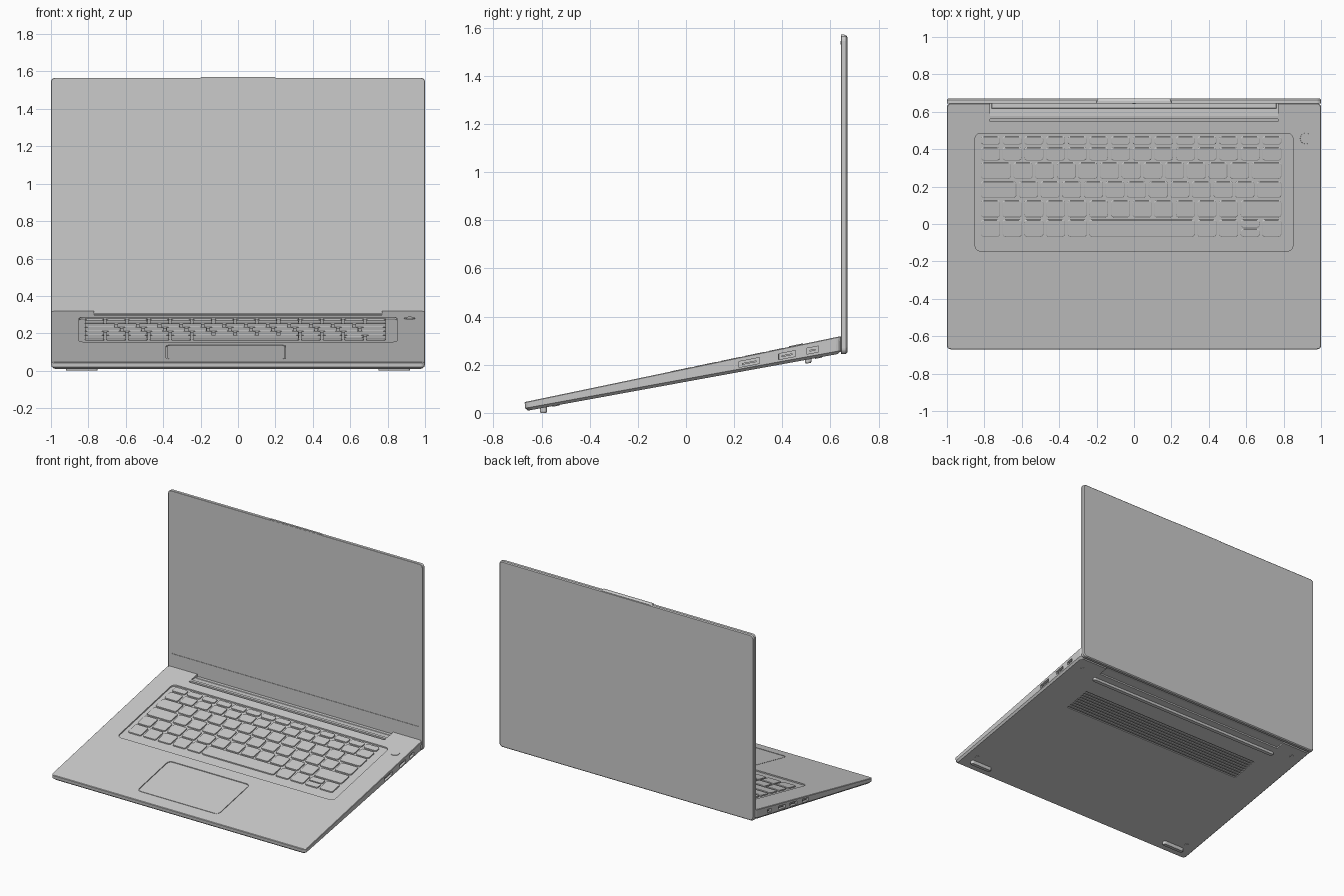
import bpy, bmesh, math

if "Cube" in bpy.data.objects:
    bpy.data.objects.remove(bpy.data.objects["Cube"], do_unlink=True)

grey = bpy.data.materials.new("aluminium_grey")
grey.use_nodes = True
GREY = (0.6, 0.6, 0.6, 1)
grey.diffuse_color = GREY
grey.node_tree.nodes["Principled BSDF"].inputs["Base Color"].default_value = GREY


# Sloped top and bottom planes of the wedge-shaped base
def top(w=0):
    return lambda y: 0.045 + 0.2085 * (y + 0.67) + w


def bottom(w=0):
    return lambda y: 0.01 + 0.1825 * (y + 0.654) + w


def flat(z):
    return lambda y: z


def rounded(a0, a1, b0, b1, r, seg):
    """Corner-rounded rectangle outline."""
    r = max(0.0005, min(r, (a1 - a0) / 2.001, (b1 - b0) / 2.001))
    corners = [(a1 - r, b1 - r), (a0 + r, b1 - r), (a0 + r, b0 + r), (a1 - r, b0 + r)]
    pts = []
    for i, (ca, cb) in enumerate(corners):
        for k in range(seg + 1):
            t = (i + k / seg) * math.pi / 2
            pts.append((ca + r * math.cos(t), cb + r * math.sin(t)))
    return pts


def slab(bm, a0, a1, b0, b1, r, layers, seg=4, upright=False):
    """Stack of rounded rectangles; each layer is (inset, height rule)."""
    loops = []
    for inset, rule in layers:
        pts = rounded(a0 + inset, a1 - inset, b0 + inset, b1 - inset, r, seg)
        loops.append([bm.verts.new((a, rule(b), b) if upright else (a, b, rule(b)))
                      for a, b in pts])
    n = len(loops[0])
    faces = [bm.faces.new(loops[0]), bm.faces.new(loops[-1])]
    for lo, hi in zip(loops, loops[1:]):
        for i in range(n):
            faces.append(bm.faces.new((lo[i], lo[(i + 1) % n], hi[(i + 1) % n], hi[i])))
    bmesh.ops.recalc_face_normals(bm, faces=faces)


def finish(name, bm):
    mesh = bpy.data.meshes.new(name)
    bm.to_mesh(mesh)
    bm.free()
    mesh.materials.append(grey)
    ob = bpy.data.objects.new(name, mesh)
    bpy.context.scene.collection.objects.link(ob)
    return ob


def carve(target, cutter):
    """Cut and bake, then drop the cutter."""
    cutter.hide_render = True
    mod = target.modifiers.new("cut", "BOOLEAN")
    mod.operation, mod.solver, mod.object = "DIFFERENCE", "EXACT", cutter
    graph = bpy.context.evaluated_depsgraph_get()
    baked = bpy.data.meshes.new_from_object(target.evaluated_get(graph))
    target.modifiers.clear()
    target.data = baked
    bpy.data.objects.remove(cutter, do_unlink=True)


# Base: wedge with a chamfered underside
bm = bmesh.new()
slab(bm, -1, 1, -0.67, 0.645, 0.02,
     [(0.014, bottom()), (0.002, bottom(0.012)), (0, top(-0.003)), (0.003, top())])
base = finish("base", bm)

# Openings in the base
PAD = (-0.385, 0.255, -0.585, -0.225)
PORTS = {1: [(0.22, 0.305), (0.385, 0.455), (0.5, 0.55)],
         -1: [(0.05, 0.12), (0.18, 0.26), (0.31, 0.39), (0.47, 0.51)]}
cut = bmesh.new()
slab(cut, -0.85, 0.85, -0.145, 0.485, 0.03, [(0, top(-0.009)), (0, top(0.03))])
slab(cut, *PAD, 0.03, [(0, top(-0.006)), (0, top(0.03))])
slab(cut, -0.77, 0.77, 0.548, 0.562, 0.004, [(0, top(-0.02)), (0, top(0.03))])
slab(cut, -0.77, 0.77, 0.577, 0.72, 0.001, [(0, flat(0.3)), (0, flat(0.4))])
slab(cut, -0.77, 0.77, 0.565, 0.72, 0.001, [(0, flat(0.1)), (0, bottom(0.01))])
for i in range(9):
    y = 0.18 + i * 0.023
    slab(cut, -0.73, 0.73, y, y + 0.011, 0.004, [(0, bottom(-0.03)), (0, bottom(0.007))])


def side_mid(y, offset=0):
    return (top()(y) + bottom()(y)) / 2 + offset


for side, spans in PORTS.items():
    for y0, y1 in spans:
        xs = sorted((side * 0.965, side * 1.05))
        slab(cut, *xs, y0, y1, 0.001,
             [(0, lambda y: side_mid(y, -0.011)), (0, lambda y: side_mid(y, 0.013))])
carve(base, finish("base_cutter", cut))

# Port tongues
bm = bmesh.new()
for side, spans in PORTS.items():
    for y0, y1 in spans:
        xs = sorted((side * 0.96, side * 0.99))
        slab(bm, *xs, y0 + 0.012, y1 - 0.012, 0.001,
             [(0, lambda y: side_mid(y, -0.003)), (0, lambda y: side_mid(y, 0.004))])
finish("port_tongues", bm)

# Touchpad sits in its pocket with a thin gap
bm = bmesh.new()
slab(bm, *PAD, 0.026, [(0.005, top(-0.007)), (0.005, top(-0.001))])
finish("touchpad", bm)

# Keys: each row is (front y, back y, key widths in units)
UNIT, KEY_LEFT, GAP = 1.62 / 14, -0.825, 0.007
ROWS = [
    (0.425, 0.468, [1] * 14),
    (0.340, 0.410, [1] * 14),
    (0.242, 0.329, [1.5] + [1] * 11 + [1.5]),
    (0.141, 0.228, [1.75] + [1] * 11 + [1.25]),
    (0.036, 0.126, [1] * 12 + [2]),
    (-0.068, 0.023, [1] * 5 + [5] + [1] * 2),
]
bm = bmesh.new()


def key(x0, x1, y0, y1):
    slab(bm, x0 + GAP, x1 - GAP, y0, y1, 0.012,
         [(0, top(-0.0095)), (0, top(-0.001)), (0.003, top(0.001))], seg=3)


for y0, y1, widths in ROWS:
    x = KEY_LEFT
    for w in widths:
        key(x, x + w * UNIT, y0, y1)
        x += w * UNIT
# Arrow cluster with a split middle key
y0, y1 = ROWS[-1][:2]
mid = (y0 + y1) / 2
key(x, x + UNIT, y0, mid - 0.004)
key(x, x + UNIT, mid + 0.004, y1)
key(x + UNIT, x + 2 * UNIT, y0, y1)
finish("keys", bm)

# Power button
bm = bmesh.new()
slab(bm, 0.888, 0.948, 0.427, 0.487, 0.03, [(0, top(-0.004)), (0.001, top(0.003))], seg=6)
finish("power_button", bm)

# Feet and underside screws
bm = bmesh.new()
for s in (-1, 1):
    xs = sorted((s * 0.75, s * 0.92))
    slab(bm, *xs, -0.607, -0.577, 0.015, [(0.003, flat(0)), (0, flat(0.006)), (0, bottom(0.004))])
finish("front_feet", bm)
bm = bmesh.new()
slab(bm, -0.78, 0.78, 0.495, 0.522, 0.012, [(0.003, bottom(-0.016)), (0, bottom(-0.01)), (0, bottom(0.004))])
finish("rear_foot", bm)
bm = bmesh.new()
for s in (-1, 1):
    for y in (0.55, -0.54):
        slab(bm, s * 0.91 - 0.014, s * 0.91 + 0.014, y - 0.014, y + 0.014, 0.014,
             [(0, bottom(-0.003)), (0, bottom(0.003))])
finish("screws", bm)

# Hinge bar between base and lid
bm = bmesh.new()
slab(bm, -0.765, 0.765, 0.615, 0.65, 0.004, [(0.003, flat(0.252)), (0, flat(0.26)), (0, flat(0.296)), (0.005, flat(0.303))])
finish("hinge_bar", bm)

# Lid with recessed screen
bm = bmesh.new()
slab(bm, -1, 1, 0.245, 1.566, 0.022,
     [(0.002, flat(0.643)), (0, flat(0.645)), (0, flat(0.664)), (0.006, flat(0.67))], upright=True)
lid = finish("lid", bm)
cut = bmesh.new()
slab(cut, -0.97, 0.97, 0.41, 1.51, 0.008, [(0, flat(0.6)), (0, flat(0.646))], upright=True)
carve(lid, finish("screen_cutter", cut))

# Opening lip on the lid's top edge
bm = bmesh.new()
slab(bm, -0.2, 0.2, 1.55, 1.571, 0.006, [(0, flat(0.6435)), (0, flat(0.658)), (0.006, flat(0.668))], upright=True)
finish("lid_lip", bm)

# Webcam lens
bm = bmesh.new()
slab(bm, -0.007, 0.007, 1.531, 1.545, 0.007, [(0, flat(0.6425)), (0, flat(0.645))], upright=True)
finish("webcam", bm)
